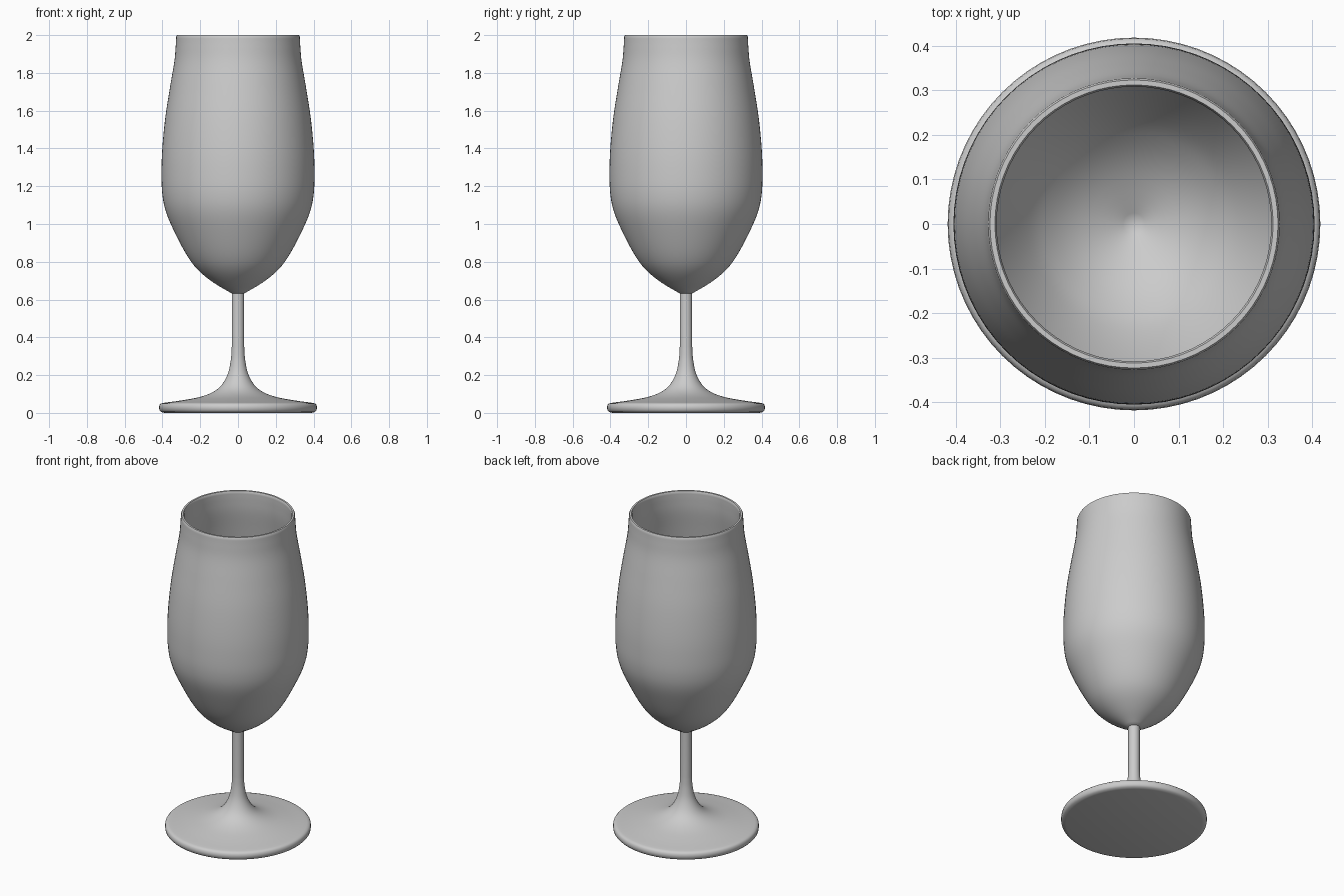
import bpy, bmesh, math
from mathutils import Vector

if "Cube" in bpy.data.objects:
    bpy.data.objects.remove(bpy.data.objects["Cube"])


def smooth_path(points, steps=5):
    """Catmull-Rom curve through the given (radius, height) points."""
    p = [Vector(q) for q in points]
    p = [2 * p[0] - p[1]] + p + [2 * p[-1] - p[-2]]
    out = []
    for a, b, c, d in zip(p, p[1:], p[2:], p[3:]):
        for i in range(steps):
            t = i / steps
            out.append(0.5 * (2 * b + (c - a) * t + (2 * a - 5 * b + 4 * c - d) * t ** 2
                              + (3 * b - a - 3 * c + d) * t ** 3))
    return out + [p[-2]]


def lathe(name, profile, sides=72):
    """Spin a (radius, height) profile around z."""
    bm = bmesh.new()
    verts = [bm.verts.new((r, 0, z)) for r, z in profile]
    edges = [bm.edges.new(e) for e in zip(verts, verts[1:])]
    bmesh.ops.spin(bm, geom=verts + edges, cent=(0, 0, 0), axis=(0, 0, 1),
                   angle=math.tau, steps=sides, use_duplicate=False)
    bmesh.ops.remove_doubles(bm, verts=bm.verts, dist=1e-4)
    bmesh.ops.recalc_face_normals(bm, faces=bm.faces)
    mesh = bpy.data.meshes.new(name)
    bm.to_mesh(mesh)
    bm.free()
    obj = bpy.data.objects.new(name, mesh)
    bpy.context.collection.objects.link(obj)
    bpy.context.view_layer.objects.active = obj
    obj.select_set(True)
    bpy.ops.object.shade_smooth_by_angle(angle=math.radians(40))
    obj.select_set(False)


# Foot disc with rounded edge, flaring up into the stem
foot_edge = [(0, 0), (0.39, 0), (0.408, 0.005), (0.416, 0.014), (0.418, 0.028),
             (0.416, 0.042), (0.408, 0.05)]
flare = smooth_path([(0.395, 0.053), (0.3, 0.066), (0.2, 0.085), (0.13, 0.112), (0.085, 0.15),
                     (0.053, 0.21), (0.038, 0.28), (0.033, 0.35)])
lathe("foot_and_stem", foot_edge + flare + [(0.033, 0.64), (0, 0.64)])

# Tulip bowl: outer wall, rounded rim, inner wall
outer = smooth_path([(0.033, 0.632), (0.13, 0.69), (0.21, 0.755), (0.268, 0.83), (0.33, 0.945),
                     (0.38, 1.06), (0.401, 1.16), (0.405, 1.28), (0.4, 1.41), (0.384, 1.57),
                     (0.359, 1.73), (0.337, 1.86), (0.33, 1.94), (0.327, 1.992)])
inner = smooth_path([(0.308, 1.992), (0.31, 1.94), (0.317, 1.86), (0.339, 1.73), (0.364, 1.57),
                     (0.38, 1.41), (0.385, 1.28), (0.381, 1.165), (0.361, 1.07), (0.312, 0.955),
                     (0.252, 0.845), (0.197, 0.773), (0.12, 0.71), (0, 0.65)])
lathe("bowl", [(0, 0.632)] + outer + [(0.323, 2.0), (0.312, 2.0)] + inner)
